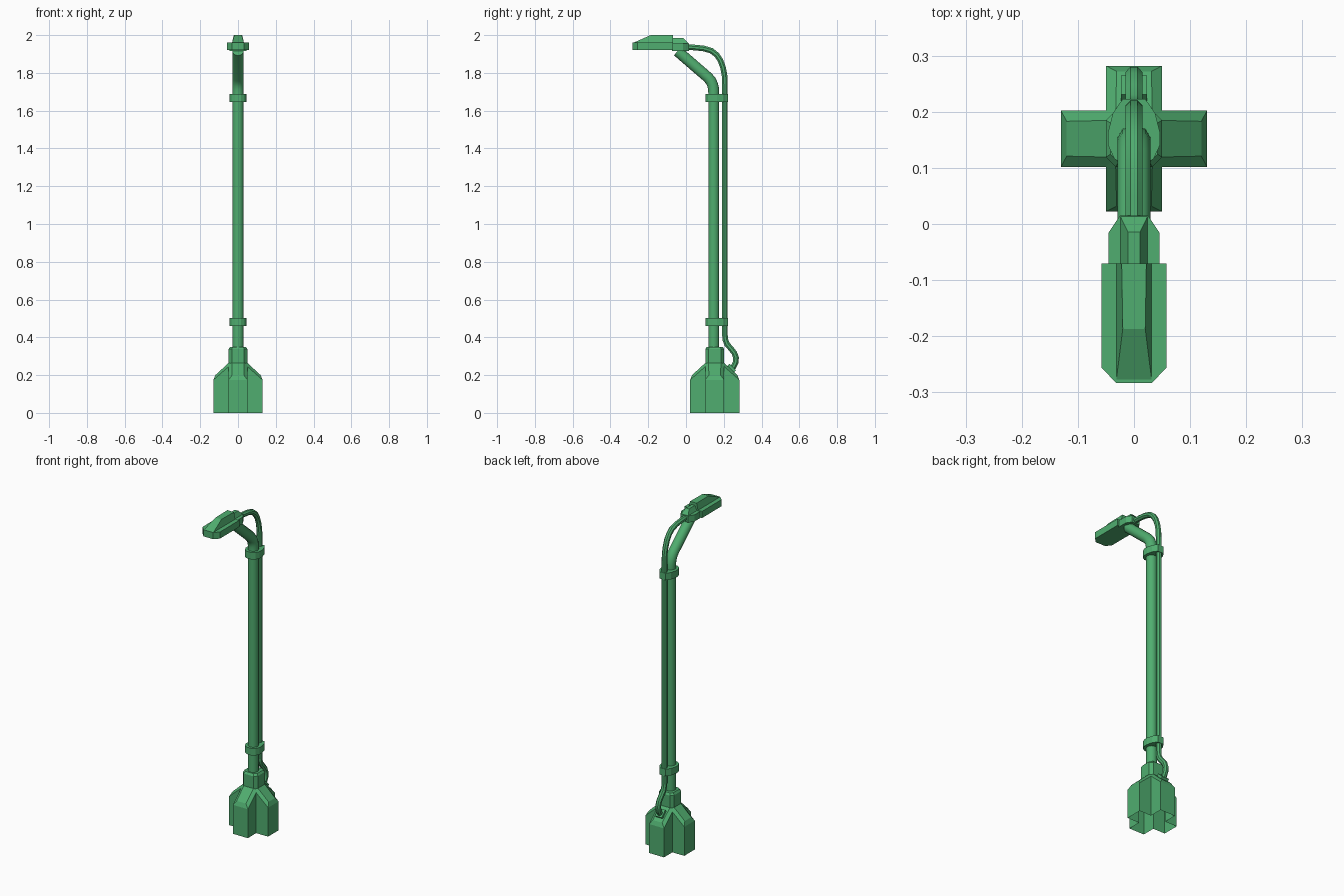
import bpy, bmesh, math
from mathutils import Vector, Matrix

if "Cube" in bpy.data.objects:
    bpy.data.objects.remove(bpy.data.objects["Cube"])

green = bpy.data.materials.new("green_paint")
green.diffuse_color = (0.08, 0.42, 0.16, 1)
green.use_nodes = True
green.node_tree.nodes["Principled BSDF"].inputs["Base Color"].default_value = green.diffuse_color
CY = 0.152  # centre of base and pole in y


def finish(name, bm, smooth=False):
    bmesh.ops.recalc_face_normals(bm, faces=bm.faces)
    me = bpy.data.meshes.new(name)
    bm.to_mesh(me)
    bm.free()
    me.materials.append(green)
    ob = bpy.data.objects.new(name, me)
    bpy.context.collection.objects.link(ob)
    if smooth:
        bpy.ops.object.select_all(action='DESELECT')
        ob.select_set(True)
        bpy.context.view_layer.objects.active = ob
        bpy.ops.object.shade_smooth_by_angle(angle=math.radians(40))
    return ob


def loft(name, rings, smooth=False):
    """Skin a list of equal-length closed rings and cap both ends."""
    bm = bmesh.new()
    vs = [[bm.verts.new(p) for p in r] for r in rings]
    n = len(vs[0])
    for a, b in zip(vs, vs[1:]):
        for i in range(n):
            j = (i + 1) % n
            bm.faces.new((a[i], a[j], b[j], b[i]))
    bm.faces.new(vs[0])
    bm.faces.new(vs[-1])
    return finish(name, bm, smooth)


def tube(name, path, r, sides):
    """Round tube along a (y, z) path."""
    pts = [Vector((0, y, z)) for y, z in path]
    rings = []
    for i, p in enumerate(pts):
        d0 = (p - pts[max(i - 1, 0)]).normalized()
        d1 = (pts[min(i + 1, len(pts) - 1)] - p).normalized()
        t = (d0 + d1).normalized()
        n = Vector((0, t.z, -t.y))
        k = r / max(t.dot(d1 if d1.length else d0), 0.7)
        rings.append([p + Vector((r * math.cos(a), 0, 0)) + n * k * math.sin(a)
                      for a in (2 * math.pi * (s + 0.5) / sides for s in range(sides))])
    return loft(name, rings, True)


def prism(name, outline, *levels):
    """Stack of one (x, y) outline at (z, scale) levels, about the pole axis."""
    return loft(name, [[(x * s, CY + y * s, z) for x, y in outline] for z, s in levels])


def mirror_outline(half):
    return half + [(-x, y) for x, y in reversed(half)]


# base: four arms with sloped, chamfered tops, open underneath
bm = bmesh.new()
for k in range(4):
    rot = Matrix.Translation((0, CY, 0)) @ Matrix.Rotation(k * math.pi / 2, 4, 'Z')
    sec = []
    for r0, z0, r1, w1, z1 in ((0.13, 0.175, 0.12, 0.031, 0.20), (0.05, 0.245, 0.033, 0.033, 0.28)):
        sec.append([bm.verts.new(rot @ Vector(p)) for p in (
            (r0, -0.05, 0), (r0, -0.05, z0), (r1, -w1, z1), (r1, w1, z1), (r0, 0.05, z0), (r0, 0.05, 0))])
    o, n = sec
    for i in range(5):
        bm.faces.new((o[i], o[i + 1], n[i + 1], n[i]))
    bm.faces.new((o[0], o[1], o[4], o[5]))
    bm.faces.new((o[1], o[2], o[3], o[4]))
bmesh.ops.remove_doubles(bm, verts=bm.verts, dist=0.0005)
finish("base", bm)

# socket block holding the pole
octagon = [(0.05, -0.033), (0.05, 0.033), (0.033, 0.05), (-0.033, 0.05),
           (-0.05, 0.033), (-0.05, -0.033), (-0.033, -0.05), (0.033, -0.05)]
prism("base_socket", octagon, (0.25, 1), (0.338, 1), (0.35, 0.84))

# pole, bending forward at the top
tube("pole", [(0.147, 0.32), (0.147, 1.69), (0.146, 1.715), (0.141, 1.737), (0.131, 1.758),
              (0.115, 1.777), (-0.045, 1.915)], 0.03, 12)

# cable running up behind the pole
tube("cable", [(0.235, 0.225), (0.252, 0.245), (0.263, 0.268), (0.265, 0.292), (0.256, 0.317), (0.238, 0.34),
               (0.218, 0.363), (0.209, 0.385), (0.206, 0.41), (0.206, 1.74), (0.204, 1.785),
               (0.197, 1.825), (0.183, 1.865), (0.163, 1.895), (0.135, 1.917), (0.095, 1.929),
               (0.05, 1.934), (-0.01, 1.937)], 0.016, 8)

# two collars clamping pole and cable together
collar = mirror_outline([(0.015, -0.048), (0.035, -0.036), (0.046, -0.012), (0.046, 0.012),
                         (0.038, 0.045), (0.02, 0.071)])
for name, z in (("lower_collar", 0.46), ("upper_collar", 1.645)):
    prism(name, collar, (z, 1), (z + 0.042, 1))

# cable plug on the back slope of the base
bm = bmesh.new()
bmesh.ops.create_cube(bm, size=1, matrix=Matrix.Translation((0, 0.237, 0.232))
                      @ Matrix.Rotation(math.radians(-45), 4, 'X') @ Matrix.Diagonal((0.046, 0.048, 0.03, 1)))
finish("cable_plug", bm)

# lamp head: flat tray with a tapered housing on top
tray = mirror_outline([(0.032, -0.283), (0.058, -0.256), (0.058, -0.07)])
loft("lamp_tray", [[(x, y, z) for x, y in tray] for z in (1.92, 1.96)])
loft("lamp_housing", [
    [(x, y, 1.958) for x, y in mirror_outline([(0.032, -0.282), (0.032, -0.07)])],
    [(x, y, 2.0) for x, y in mirror_outline([(0.02, -0.187), (0.022, -0.07)])]])

# neck joining the lamp to pole and cable
neck = mirror_outline([(0.045, -0.075), (0.045, -0.015), (0.025, 0.015)])
loft("lamp_neck", [[(x, y, z) for x, y in neck] for z in (1.916, 1.956)])
loft("neck_ridge", [
    [(x, y, 1.954) for x, y in mirror_outline([(0.025, -0.075), (0.025, 0.015)])],
    [(x, y, 1.984) for x, y in mirror_outline([(0.011, -0.075), (0.011, -0.014)])]])
